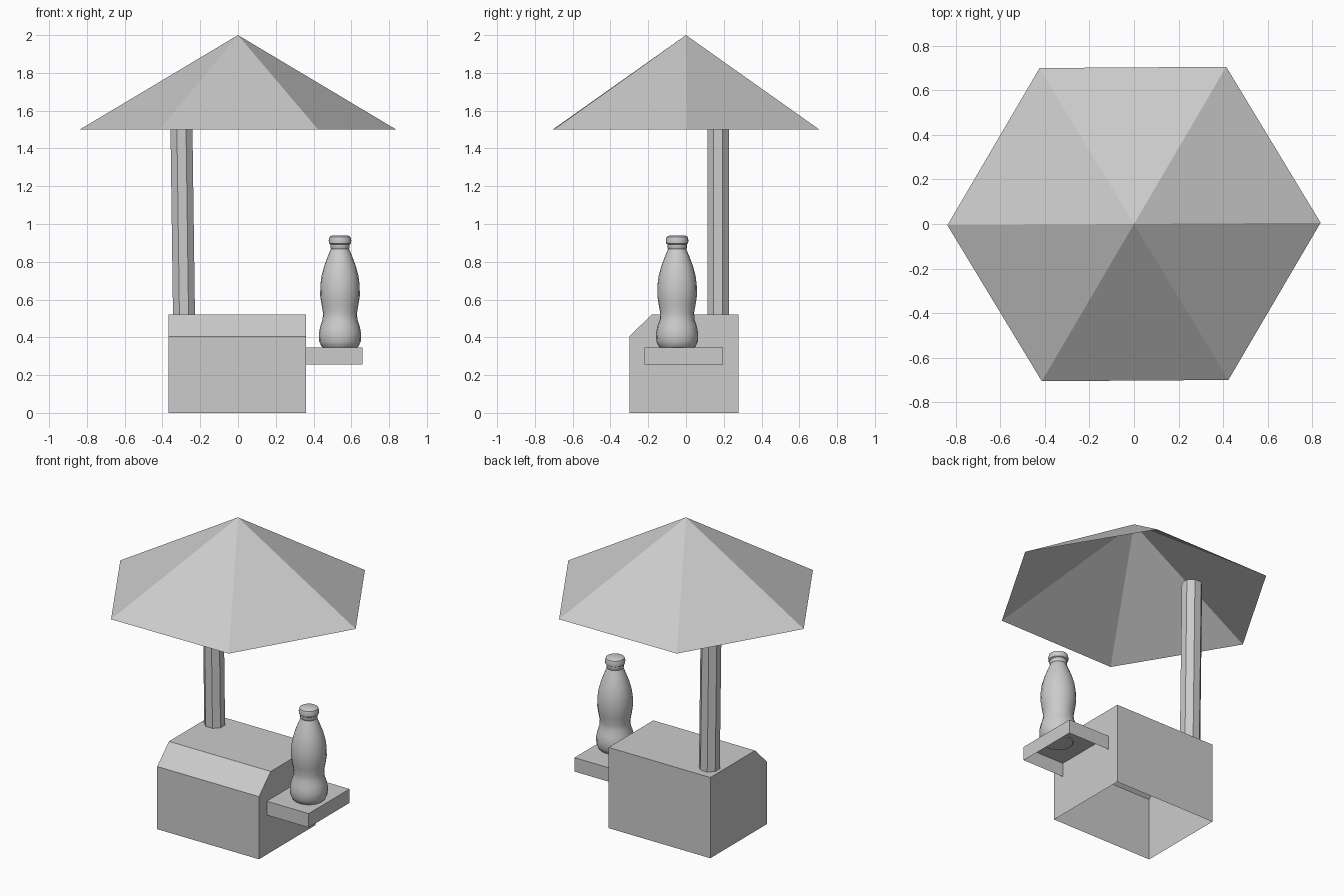
import bpy, bmesh
from math import sin, cos, tau, radians
from mathutils import Vector

if "Cube" in bpy.data.objects:
    bpy.data.objects.remove(bpy.data.objects["Cube"], do_unlink=True)

# One plain grey for the whole model
grey = bpy.data.materials.new("plain grey")
grey.use_nodes = True
colour = (0.6, 0.6, 0.6, 1)
grey.diffuse_color = colour
grey.node_tree.nodes["Principled BSDF"].inputs["Base Color"].default_value = colour


def finish(name, bm, smooth=False):
    me = bpy.data.meshes.new(name)
    bm.to_mesh(me)
    bm.free()
    me.materials.append(grey)
    ob = bpy.data.objects.new(name, me)
    bpy.context.collection.objects.link(ob)
    if smooth:
        bpy.ops.object.select_all(action='DESELECT')
        ob.select_set(True)
        bpy.context.view_layer.objects.active = ob
        bpy.ops.object.shade_smooth_by_angle(angle=radians(40))
    return ob


def ring(bm, centre, rx, ry, count, turn=0):
    return [bm.verts.new(Vector(centre) + Vector((rx * cos(a), ry * sin(a), 0)))
            for a in (turn + tau * i / count for i in range(count))]


def bridge(bm, low, high):
    n = len(low)
    for i in range(n):
        j = (i + 1) % n
        bm.faces.new((low[i], low[j], high[j], high[i]))


def open_shell(name, profile, x0, x1, inner_end=True):
    """Side profile (y, z) swept along x; the underside stays open."""
    bm = bmesh.new()
    a = [bm.verts.new((x0, y, z)) for y, z in profile]
    b = [bm.verts.new((x1, y, z)) for y, z in profile]
    for i in range(len(profile) - 1):
        bm.faces.new((a[i], a[i + 1], b[i + 1], b[i]))
    if inner_end:
        bm.faces.new(a[::-1])
    bm.faces.new(b)
    bmesh.ops.recalc_face_normals(bm, faces=bm.faces)
    # Make the top panel face upward so the whole shell points outward
    if max(bm.faces, key=lambda f: f.calc_center_median().z).normal.z < 0:
        bmesh.ops.reverse_faces(bm, faces=bm.faces)
    return finish(name, bm)


# Cart body with sloped front edge, and the side tray
open_shell("cart_body",
           [(-0.30, 0), (-0.30, 0.405), (-0.18, 0.522), (0.277, 0.522), (0.277, 0)],
           -0.368, 0.36)
open_shell("side_tray",
           [(-0.22, 0.255), (-0.22, 0.345), (0.197, 0.345), (0.197, 0.255)],
           0.36, 0.66, inner_end=False)

# Slightly leaning eight-sided pole
bm = bmesh.new()
low = ring(bm, (-0.286, 0.17, 0.515), 0.063, 0.061, 8, tau / 16)
high = ring(bm, (-0.301, 0.17, 1.63), 0.063, 0.061, 8, tau / 16)
bridge(bm, low, high)
bm.faces.new(high)
finish("umbrella_pole", bm)

# Six-sided umbrella canopy, open underneath
bm = bmesh.new()
rim = ring(bm, (0, 0, 1.5), 0.838, 0.812, 6, radians(0.4))
tip = bm.verts.new((0, 0, 2))
for i in range(6):
    bm.faces.new((rim[i], rim[(i + 1) % 6], tip))
finish("umbrella_canopy", bm)

# Bottle turned from a (radius, height) profile
profile = [(0.085, 0.34), (0.098, 0.352), (0.110, 0.378), (0.112, 0.42),
           (0.104, 0.46), (0.092, 0.495), (0.090, 0.53), (0.098, 0.575),
           (0.105, 0.62), (0.104, 0.675), (0.098, 0.725), (0.083, 0.78),
           (0.064, 0.83), (0.048, 0.868), (0.051, 0.872), (0.051, 0.892),
           (0.058, 0.897), (0.060, 0.915), (0.055, 0.932), (0.040, 0.94)]
bm = bmesh.new()
rings = [ring(bm, (0.54, -0.047, z), r, r, 20) for r, z in profile]
for low, high in zip(rings, rings[1:]):
    bridge(bm, low, high)
bm.faces.new(rings[-1])
bm.faces.new(rings[0][::-1])
finish("bottle", bm, smooth=True)
